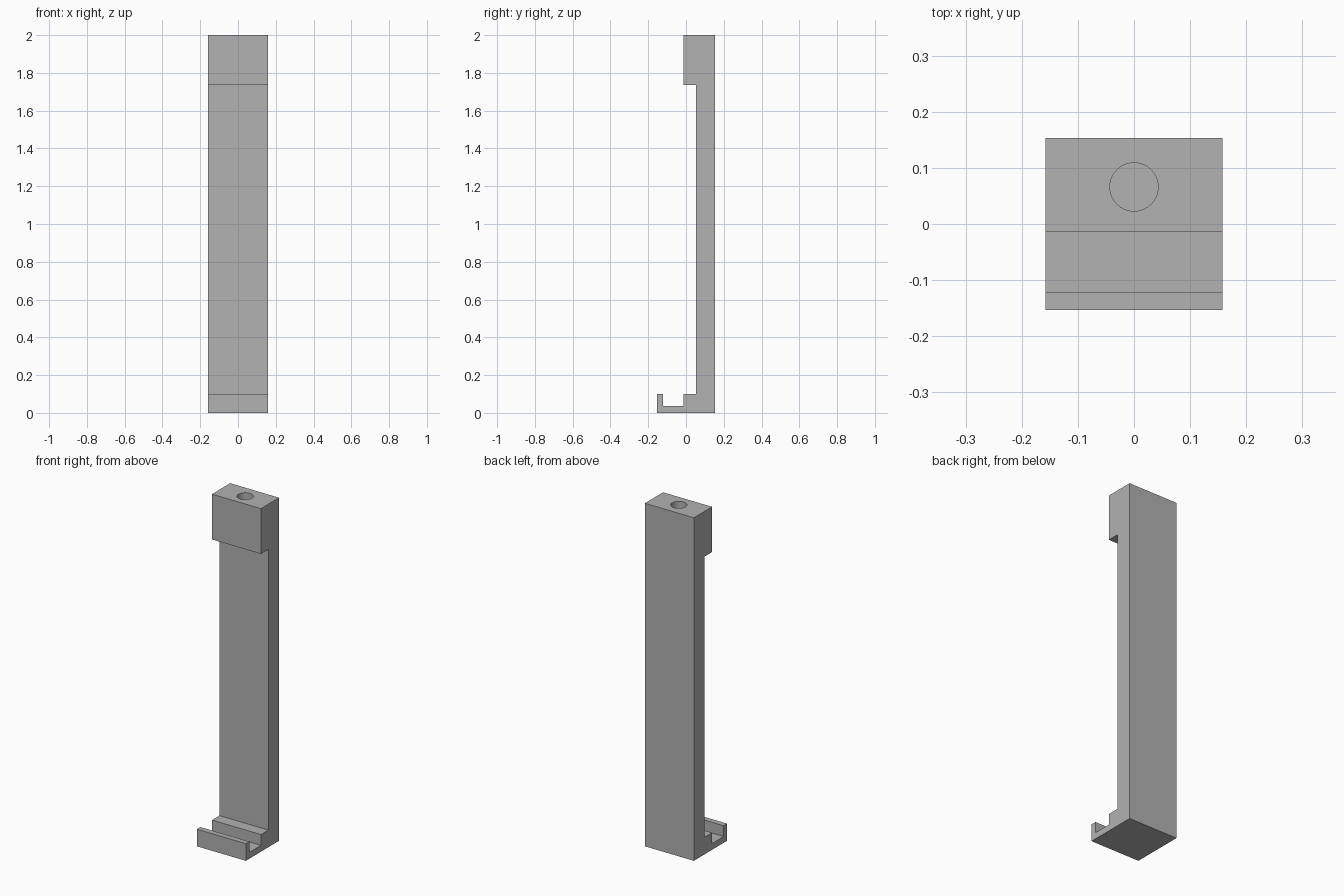
import bpy
import bmesh

cube = bpy.data.objects.get("Cube")
if cube:
    bpy.data.objects.remove(cube, do_unlink=True)

HALF_WIDTH = 0.158
BACK, FRONT = 0.153, -0.153
HOLE_Y, HOLE_RADIUS, HOLE_DEPTH = 0.066, 0.043, 0.2

grey = bpy.data.materials.new("plain grey")
grey.use_nodes = True
colour = (0.445, 0.445, 0.445, 1)
grey.diffuse_color = colour
grey.node_tree.nodes["Principled BSDF"].inputs["Base Color"].default_value = colour

# Side profile (y, z): foot with a lipped slot, slim column, thick head
profile = [
    (BACK, 0), (BACK, 2), (-0.014, 2), (-0.014, 1.736), (0.054, 1.736),
    (0.054, 0.1), (-0.014, 0.1), (-0.014, 0.037), (-0.121, 0.037),
    (-0.121, 0.1), (FRONT, 0.1), (FRONT, 0),
]

# Extrude the profile across the width
bm = bmesh.new()
side = bm.faces.new([bm.verts.new((-HALF_WIDTH, y, z)) for y, z in profile])
extruded = bmesh.ops.extrude_face_region(bm, geom=[side], use_keep_orig=True)
new_verts = [g for g in extruded["geom"] if isinstance(g, bmesh.types.BMVert)]
bmesh.ops.translate(bm, verts=new_verts, vec=(2 * HALF_WIDTH, 0, 0))
bmesh.ops.recalc_face_normals(bm, faces=bm.faces)
mesh = bpy.data.meshes.new("bracket")
bm.to_mesh(mesh)
bm.free()
mesh.materials.append(grey)
bracket = bpy.data.objects.new("bracket", mesh)
bpy.context.collection.objects.link(bracket)

# Blind round hole in the top of the head
bpy.ops.mesh.primitive_cylinder_add(
    vertices=64, radius=HOLE_RADIUS, depth=2 * HOLE_DEPTH, location=(0, HOLE_Y, 2))
cutter = bpy.context.object
cutter.name = "hole_cutter"
cutter.hide_render = True
cutter.data.materials.append(grey)

hole = bracket.modifiers.new("hole", 'BOOLEAN')
hole.operation = 'DIFFERENCE'
hole.solver = 'EXACT'
hole.object = cutter

bpy.ops.object.select_all(action='DESELECT')
bracket.select_set(True)
bpy.context.view_layer.objects.active = bracket
bpy.ops.object.modifier_apply(modifier=hole.name)
bpy.data.objects.remove(cutter, do_unlink=True)
bpy.ops.object.shade_smooth_by_angle()
